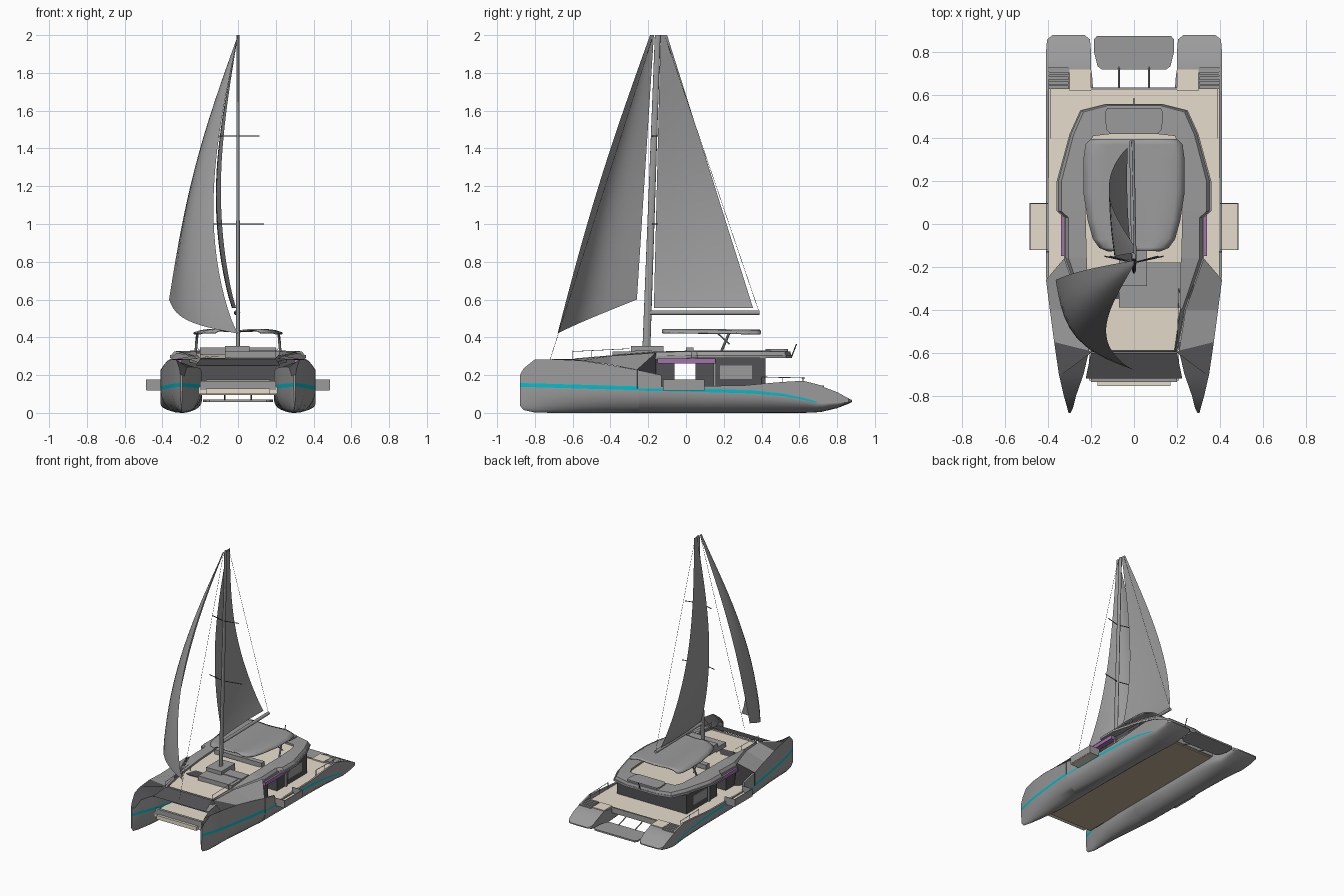
import bpy, bmesh
from math import sin, cos, pi
from mathutils import Vector

if "Cube" in bpy.data.objects:
    bpy.data.objects.remove(bpy.data.objects["Cube"])


def material(name, r, g, b):
    m = bpy.data.materials.new(name)
    m.use_nodes = True
    m.diffuse_color = (r, g, b, 1)
    m.node_tree.nodes["Principled BSDF"].inputs["Base Color"].default_value = (r, g, b, 1)
    return m


GREY = material("hull grey", .33, .33, .33)
DARK = material("dark glass", .085, .085, .09)
TAN = material("deck tan", .79, .72, .6)
BROWN = material("underside brown", .52, .42, .29)
TEAL = material("teal stripe", 0, .52, .62)
PURPLE = material("purple trim", .36, .17, .42)


def finish(name, bm, mats, smooth=False):
    bmesh.ops.recalc_face_normals(bm, faces=bm.faces)
    me = bpy.data.meshes.new(name)
    bm.to_mesh(me)
    bm.free()
    ob = bpy.data.objects.new(name, me)
    bpy.context.collection.objects.link(ob)
    for m in mats:
        me.materials.append(m)
    if smooth:
        bpy.ops.object.select_all(action='DESELECT')
        ob.select_set(True)
        bpy.context.view_layer.objects.active = ob
        bpy.ops.object.shade_smooth_by_angle(angle=.6)
    return ob


def loft(name, rows, mats, ring=False, loop=False, caps=False, rule=None, smooth=False):
    """Skin rows of points; ring closes each row, loop joins last row to first."""
    bm = bmesh.new()
    vs = [[bm.verts.new(p) for p in row] for row in rows]
    n, k = len(vs), len(vs[0])
    for i in range(n if loop else n - 1):
        for j in range(k if ring else k - 1):
            a, b = vs[i], vs[(i + 1) % n]
            f = bm.faces.new((a[j], a[(j + 1) % k], b[(j + 1) % k], b[j]))
            if rule:
                f.material_index = rule(i, j)
    if caps:
        bm.faces.new(vs[0])
        bm.faces.new(vs[-1])
    return finish(name, bm, mats, smooth)


def box(name, x, y, z, mat):
    rows = [[(x[0], y[0], h), (x[1], y[0], h), (x[1], y[1], h), (x[0], y[1], h)] for h in z]
    return loft(name, rows, [mat], ring=True, caps=True)


def prism(name, half, z0, z1, mat):
    """Plate from a half outline, mirrored across x = 0; z0 and z1 are functions of y."""
    pts = half + [(-x, y) for x, y in reversed(half)]
    rows = [[(x, y, f(y)) for x, y in pts] for f in (z0, z1)]
    return loft(name, rows, [mat], ring=True, caps=True)


def rod(name, p, q, r, mat=GREY, r2=None, flat=1, n=8):
    p, q = Vector(p), Vector(q)
    rot = (q - p).to_track_quat('Z', 'Y')
    rows = [[c + rot @ Vector((flat * s * cos(2 * pi * k / n), s * sin(2 * pi * k / n), 0))
             for k in range(n)] for c, s in ((p, r), (q, r2 or r))]
    return loft(name, rows, [mat], ring=True, caps=True, smooth=True)


SIDES = ((1, "left"), (-1, "right"))

# Hulls: y, inner x, outer x, keel z, top z
STATIONS = [(-.88, .295, .305, .04, .2), (-.86, .285, .31, .015, .235), (-.8, .27, .327, .002, .283),
            (-.7, .235, .35, 0, .284), (-.55, .2, .372, 0, .276), (-.4, .19, .392, 0, .253),
            (-.25, .19, .408, 0, .226), (-.249, .19, .41, 0, .13), (.1, .19, .41, 0, .13),
            (.35, .19, .41, 0, .13), (.52, .19, .41, 0, .13), (.62, .19, .41, 0, .13),
            (.69, .195, .41, .003, .138), (.72, .2, .41, .006, .14), (.8, .2, .41, .025, .11),
            (.86, .205, .405, .048, .077), (.88, .23, .38, .058, .066)]


def hull_section(s, y, xi, xo, zb, zt):
    low = .113 - .0287 * y - .35 * max(0, y - .35) ** 2
    low = max(zb + .3 * (zt - zb), min(low, zt - .012))
    high = min(low + .02 - .025 * max(0, y) ** 2, zt - .002)
    inner = zt - (.04 if -.87 < y < -.249 else 0)
    c, w = (xi + xo) / 2, (xo - xi) / 2
    pts = [(xo, zt), (xo, high)]
    for k in range(13):
        a = pi * k / 12
        pts.append((c + w * cos(a), low - (low - zb) * sin(a)))
    pts += [(xi, high), (xi, inner)]
    return [(s * x, y, z) for x, z in pts]


def hull_paint(i, j):
    y = STATIONS[i][0]
    if (j == 1 and y < .65) or (j == 14 and y < -.6):
        return 1
    return 2 if j == 16 and y < -.56 else 0


for s, side in SIDES:
    loft(side + "_hull", [hull_section(s, *st) for st in STATIONS], [GREY, TEAL, DARK],
         ring=True, caps=True, rule=hull_paint, smooth=True)
    # Bulwark along the side deck
    edge = [(-.25, .226), (-.13, .2), (-.129, .14), (.3, .145), (.5, .163), (.62, .17), (.73, .142)]
    loft(side + "_bulwark", [[(s * x, y, z) for x, z in ((.396, .129), (.41, .129), (.41, t), (.396, t))]
                             for y, t in edge], [GREY], ring=True, caps=True)
    # Sloping foredeck shoulders
    outer = [(.348, -.71, .284), (.372, -.55, .277), (.392, -.4, .255), (.41, -.26, .228)]
    inner = [(.2, -.6, .285), (.21, -.59, .286), (.24, -.4, .302), (.325, -.16, .318)]
    loft(side + "_shoulder", [[(s * x, y, z) for x, y, z in row] for row in zip(outer, inner)],
         [GREY, DARK], rule=lambda i, j: 1 if i == 0 else 0)
    loft(side + "_shoulder_end", [[(s * .41, -.26, .228), (s * .325, -.16, .318)],
                                  [(s * .41, -.26, .13), (s * .3, -.16, .13)]], [DARK])
    # Fold-out balcony
    xs = sorted((s * .4, s * .485))
    box(side + "_balcony_floor", xs, (-.12, .095), (.118, .132), TAN)
    box(side + "_balcony_outer_wall", sorted((s * .483, s * .487)), (-.122, .097), (.122, .178), GREY)
    for y in (-.122, .093):
        box(side + "_balcony_end_wall", xs, (y, y + .004), (.118, .178), GREY)
    # Saloon side details
    box(side + "_purple_trim", sorted((s * .3, s * .34)), (-.15, .155), (.262, .289), PURPLE)
    box(side + "_saloon_window", sorted((s * .3, s * .305)), (.18, .35), (.18, .25), GREY)
    box(side + "_door_post", sorted((s * .3, s * .312)), (.145, .16), (.13, .285), GREY)
    # Stern steps and pads
    box(side + "_stern_pad", sorted((s * .2, s * .3)), (.62, .72), (.13, .146), TAN)
    for k in range(5):
        y = .63 + .021 * k
        box(side + "_step", sorted((s * .305, s * .4)), (y, y + .016), (.13, .153 - .002 * k), GREY)
    rod(side + "_platform_arm", (s * .07, .6, .11), (s * .07, .74, .065), .004)
    # Hardtop posts and stern rail
    rod(side + "_hardtop_post", (s * .225, .18, .31), (s * .215, .23, .425), .007)
    rod(side + "_hardtop_brace", (s * .225, .23, .365), (s * .215, .16, .428), .004)
    rod(side + "_rear_rail", (s * .39, .4, .19), (s * .39, .63, .185), .002)
    for y in (.4, .51, .62):
        rod(side + "_rear_rail_post", (s * .39, y, .14), (s * .39, y, .19), .002)
    # Foredeck rail
    rod(side + "_fore_rail", (s * .2, -.6, .325), (s * .21, -.3, .34), .0015)
    for y in (-.6, -.5, -.4, -.3):
        rod(side + "_fore_rail_post", (s * .2, y, .285), (s * .2, y, .33), .0015)
    # Spreaders
    for z, w in ((1.0, .138), (1.465, .113)):
        rod(side + "_spreader", (0, -.18, z), (s * w, -.15, z), .003, DARK)

# Bridge deck, side decks and front beam
box("bridge_deck", (-.21, .21), (-.73, .63), (.1, .137), TAN)
box("bridge_underside", (-.2, .2), (-.72, .62), (.094, .1), BROWN)
box("main_deck", (-.395, .395), (-.249, .63), (.11, .137), TAN)
box("deck_rear_edge", (-.2, .2), (.625, .637), (.1, .142), GREY)
box("front_beam", (-.2, .2), (-.735, -.715), (.12, .17), GREY)
box("front_plank", (-.17, .17), (-.755, -.73), (.1, .13), TAN)
box("front_table", (-.17, .17), (-.58, -.46), (.165, .178), GREY)
loft("front_brow", [[(-.2, -.6, .285), (.2, -.6, .285)], [(-.225, -.72, .25), (.225, -.72, .25)]], [DARK])

# Saloon in two blocks with an open passage between
box("saloon_front", (-.3, .3), (-.35, -.06), (.13, .29), DARK)
box("saloon_rear", (-.3, .3), (.05, .42), (.13, .29), DARK)


# Roof, flybridge floor and raised coaming
def top(y):
    return .33 if y > -.1 else .33 + (y + .1) * .085


OUTER = [(.13, .56), (.25, .53), (.3, .42), (.36, .2), (.36, .06), (.325, .03), (.325, -.16), (.24, -.4), (.2, -.6)]
INNER = [(.1, .42), (.19, .41), (.215, .36), (.225, .2), (.225, .06), (.225, .03), (.22, -.16), (.215, -.4),
         (.195, -.59)]
prism("roof", OUTER, lambda y: top(y) - .04, lambda y: top(y) - .024, GREY)
prism("flybridge_floor", INNER, lambda y: top(y) - .026, lambda y: top(y) - .014, TAN)
section = [[(xo, yo, top(yo) - .035), (xo * .94, yo * .985, top(yo) - .004), (xi, yi, top(yi)), (xi, yi, top(yi) - .03)]
           for (xo, yo), (xi, yi) in zip(OUTER, INNER)]
section += [[(-x, y, z) for x, y, z in row] for row in reversed(section)]
loft("coaming", section, [GREY], ring=True, loop=True)

# Flybridge furniture
box("fore_seat", (-.07, .22), (-.39, -.27), (.29, .325), GREY)
box("fore_seat_back", (.06, .22), (-.27, -.18), (.3, .33), GREY)
box("mast_step", (-.07, .06), (-.29, -.12), (.3, .353), GREY)
box("helm_console", (-.2, .2), (.0, .04), (.31, .345), GREY)
prism("rear_sunpad", [(.125, .54), (.135, .52), (.13, .44), (.11, .42)], lambda y: .318, lambda y: .338, GREY)
rod("antenna", (0, .56, .3), (0, .585, .365), .003, DARK)

# Hardtop: arched sheet with rounded plan
PLAN = [(-.125, .12), (-.11, .16), (-.07, .19), (.02, .215), (.15, .235), (.3, .235), (.37, .225), (.395, .2)]
rows = []
for y, w in PLAN:
    rows.append([(w * u, y, .435 - .015 * max(0, y - .1) + .008 * sin(pi * u * u) - .012 * u ** 4)
                 for u in [k / 6 - 1 for k in range(13)]])
roof = loft("hardtop", rows, [GREY], smooth=True)
mod = roof.modifiers.new("thickness", 'SOLIDIFY')
mod.thickness, mod.offset = .008, 0

# Swim platform
prism("swim_platform", [(.15, .72), (.17, .735), (.186, .8), (.186, .86), (.172, .877)],
      lambda y: .058, lambda y: .07, GREY)

# Mast, boom and rigging
rod("mast", (0, -.21, .33), (0, -.15, 2), .021, r2=.015, flat=.5, n=24)
rod("boom", (0, -.19, .53), (-.01, .388, .53), .012, n=16)
rod("forestay", (0, -.72, .28), (0, -.18, 1.98), .001, DARK)
rod("topping_lift", (-.01, .385, .54), (0, -.11, 1.99), .001, DARK)


# Sails: skin between a luff curve and a leech curve
def sail(name, luff, leech, belly, n=24, k=10):
    rows = []
    for i in range(n + 1):
        t = i / n
        a, b = Vector(luff(t)), Vector(leech(t))
        rows.append([a.lerp(b, j / k) + Vector(belly) * (1 - t) * sin(pi * j / k) for j in range(k + 1)])
    loft(name, rows, [GREY], smooth=True)


sail("mainsail",
     lambda t: (-.01 * (1 - t) - .085 * sin(pi * t ** .85), -.17 + .035 * t, .555 + 1.445 * t),
     lambda t: (-.03 * (1 - t) - .1 * sin(pi * t ** .85), .355 - .455 * t, .555 + 1.445 * t),
     (-.01, 0, 0))
sail("headsail",
     lambda t: (-.13 * sin(pi * t ** .8), -.68 + .49 * t - .025 * sin(pi * t), .42 + 1.58 * t),
     lambda t: (-.365 * (1 - t) - .045 * sin(pi * t), -.26 + .09 * t, .6 + 1.4 * t),
     (-.085, -.06, -.02))
